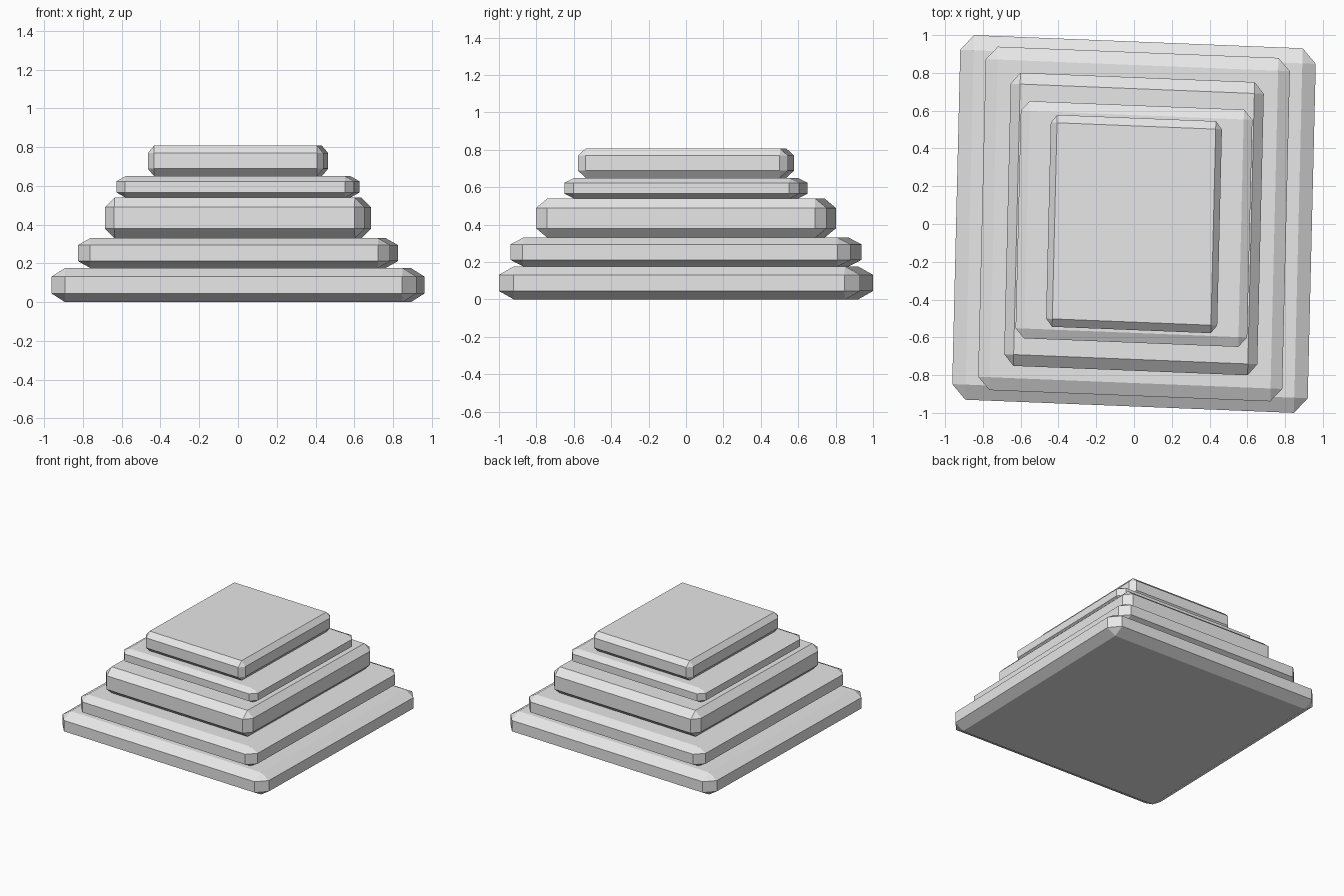
import bpy
import bmesh
from itertools import product
from mathutils import Matrix

cube = bpy.data.objects.get("Cube")
if cube:
    bpy.data.objects.remove(cube, do_unlink=True)

# Single stone colour
stone = bpy.data.materials.new("pale_grey_stone")
stone.use_nodes = True
stone.diffuse_color = (0.8, 0.8, 0.8, 1)
stone.node_tree.nodes["Principled BSDF"].inputs["Base Color"].default_value = (0.8, 0.8, 0.8, 1)

# Slight clockwise skew shared by every slab
SKEW = Matrix(((1, 0.024, 0), (-0.04, 1, 0), (0, 0, 1)))


def slab(name, bottom, top, half, chamfer):
    """Box with every edge chamfered, resting between two heights."""
    size = (half[0], half[1], (top - bottom) / 2)
    bm = bmesh.new()
    # Each corner becomes three points, one on each neighbouring face
    for signs in product((-1, 1), repeat=3):
        for face in range(3):
            p = [s * (size[i] - (0 if i == face else chamfer[i]))
                 for i, s in enumerate(signs)]
            bm.verts.new(p)
    bmesh.ops.convex_hull(bm, input=bm.verts[:])
    bmesh.ops.dissolve_limit(bm, angle_limit=0.01, verts=bm.verts[:], edges=bm.edges[:])
    for v in bm.verts:
        v.co = SKEW @ v.co
    bmesh.ops.recalc_face_normals(bm, faces=bm.faces[:])
    mesh = bpy.data.meshes.new(name)
    bm.to_mesh(mesh)
    bm.free()
    mesh.materials.append(stone)
    obj = bpy.data.objects.new(name, mesh)
    obj.location.z = (bottom + top) / 2
    bpy.context.collection.objects.link(obj)


# Five stacked slabs, from the ground up
slab("base_slab", 0, 0.177, (0.941, 0.965), (0.071, 0.08, 0.045))
slab("second_slab", 0.177, 0.33, (0.805, 0.909), (0.062, 0.068, 0.035))
slab("middle_slab", 0.33, 0.54, (0.67, 0.776), (0.05, 0.06, 0.05))
slab("fourth_slab", 0.54, 0.65, (0.613, 0.628), (0.046, 0.052, 0.026))
slab("top_slab", 0.65, 0.808, (0.453, 0.561), (0.033, 0.042, 0.039))
